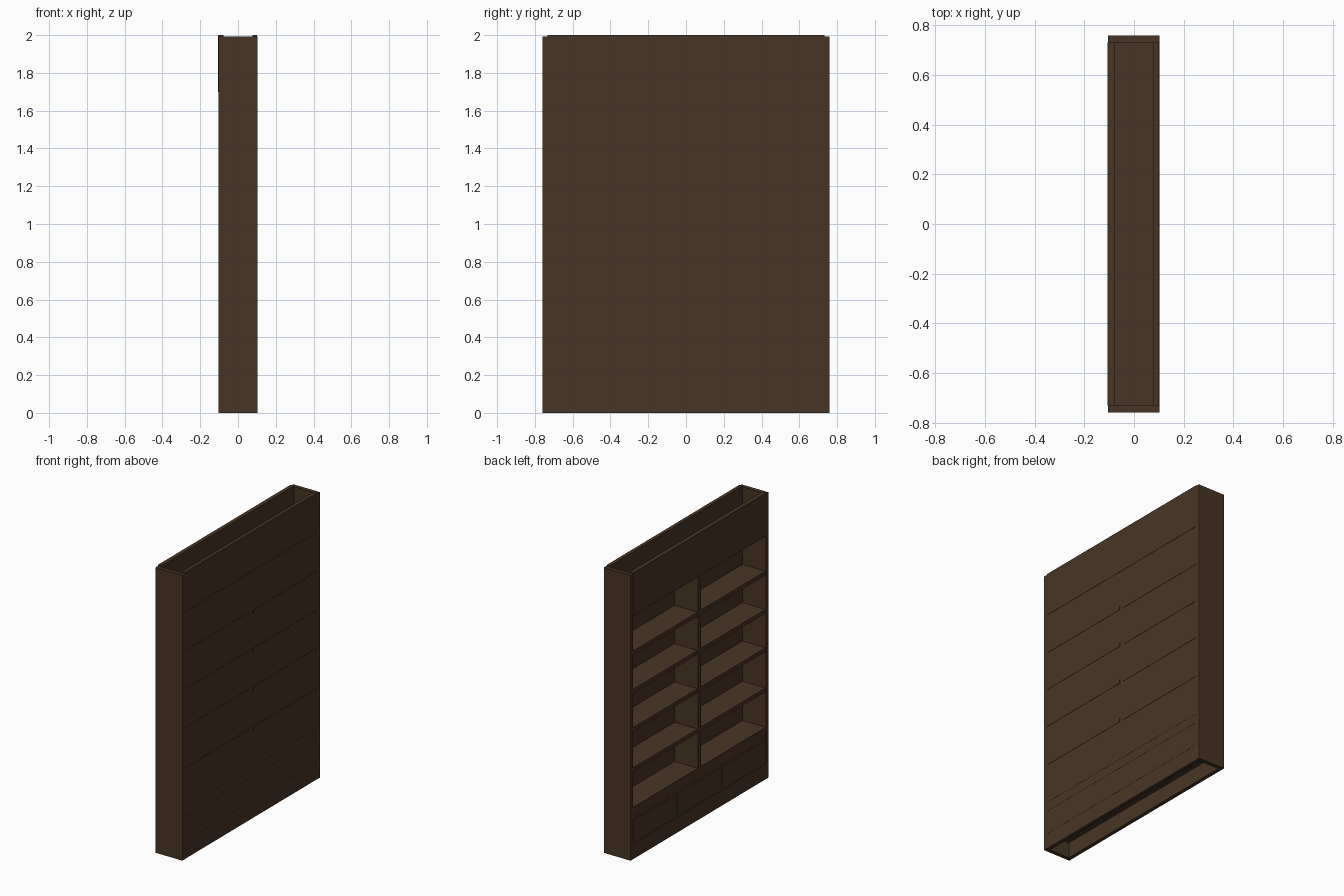
import bpy, bmesh

if "Cube" in bpy.data.objects:
    bpy.data.objects.remove(bpy.data.objects["Cube"])

wood = bpy.data.materials.new("dark brown wood")
wood.diffuse_color = (0.065, 0.036, 0.018, 1)
wood.use_nodes = True
wood.node_tree.nodes["Principled BSDF"].inputs["Base Color"].default_value = wood.diffuse_color


def box(name, x, y, z):
    """Flat-faced board spanning the given (min, max) ranges."""
    bm = bmesh.new()
    bmesh.ops.create_cube(bm, size=1)
    for v in bm.verts:
        v.co = [r[0] + (c + 0.5) * (r[1] - r[0]) for c, r in zip(v.co, (x, y, z))]
    me = bpy.data.meshes.new(name)
    bm.to_mesh(me)
    bm.free()
    me.materials.append(wood)
    ob = bpy.data.objects.new(name, me)
    bpy.context.collection.objects.link(ob)
    return ob


W = 0.732      # inner half width
F = -0.104     # open side of the case
B = 0.101      # back face
T = 0.028      # board thickness

# Side panels
for label, s in (("left", -1), ("right", 1)):
    box(f"{label}_side_panel", (F, 0.103), sorted((s * W, s * 0.76)), (0, 1.993))

# Back panel, top fascia and kick board
box("back_panel", (0.076, B), (-W, W), (0, 2))
box("top_fascia", (-0.106, -0.078), (-W, W), (1.70, 2))
box("kick_board", (F, -0.078), (-W, W), (0, 0.108))

# Full width boards: cabinet top, drawer compartment top and floor
box("upper_board", (-0.1, 0.103), (-W, W), (1.70, 1.728))
box("lower_board", (F, B + 0.001), (-W, W), (0.335, 0.362))
box("drawer_rail", (-0.102, B + 0.001), (-W, W), (0.272, 0.29))
box("drawer_floor", (-0.1, B + 0.001), (-W, W), (0.108, 0.122))
box("apron", (-0.101, -0.078), (-W, W), (0.29, 0.335))

# Centre divider and the shelves on either side of it
D = 0.018
box("centre_divider", (F, 0.076), (-D, D), (0.362, 1.70))
for i, z in enumerate((0.608, 0.889, 1.157, 1.424)):
    for label, s in (("left", -1), ("right", 1)):
        box(f"{label}_shelf_{i + 1}", (-0.102, 0.103), sorted((s * D, s * W)), (z, z + T))

# Three drawer fronts with narrow gaps
dw = 2 * W / 3
for i in range(3):
    y = -W + i * dw
    box(f"drawer_front_{i + 1}", (F, -0.08), (y + 0.003, y + dw - 0.003), (0.122, 0.272))
